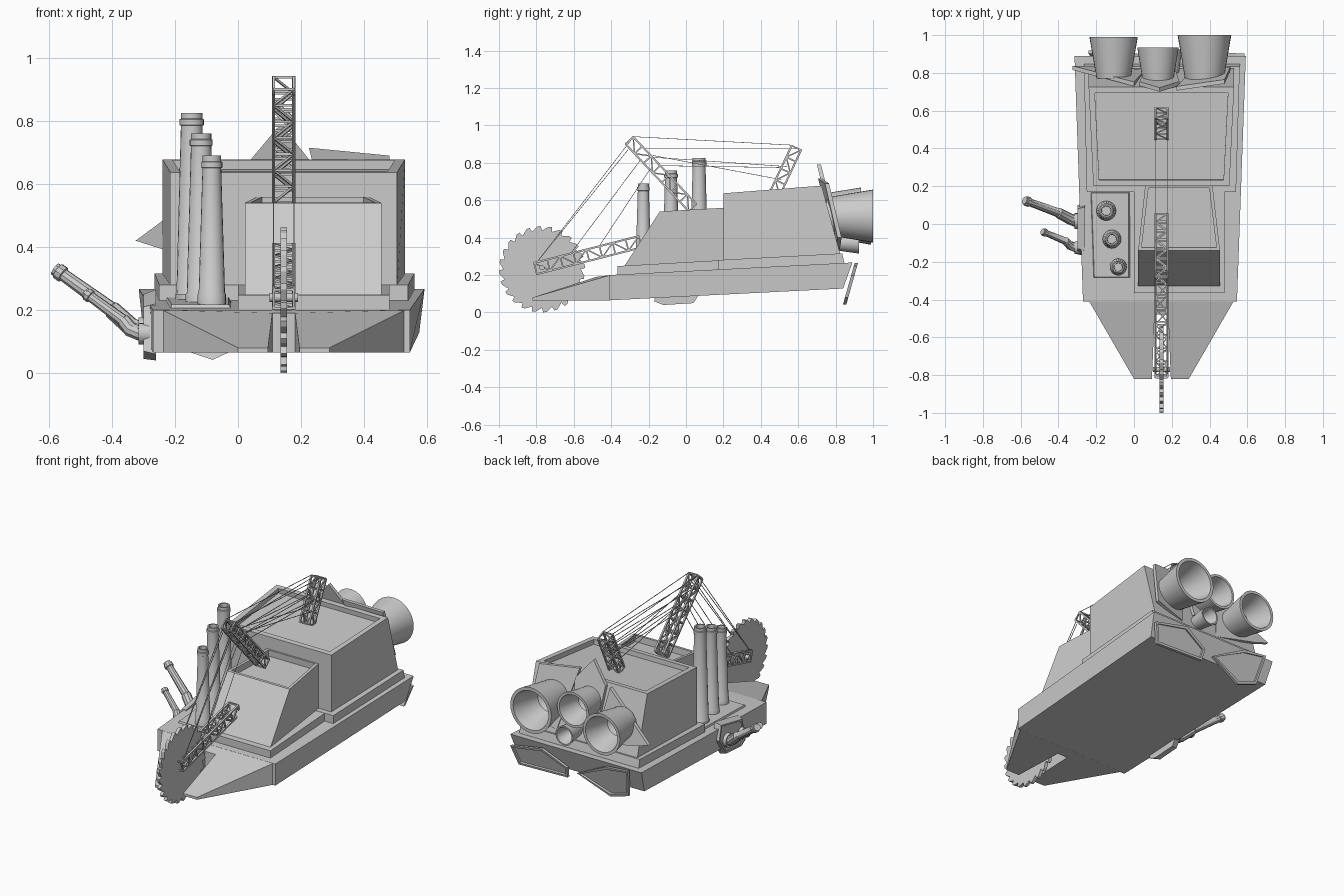
import bpy, bmesh, math
from mathutils import Vector, Matrix

if "Cube" in bpy.data.objects:
    bpy.data.objects.remove(bpy.data.objects["Cube"])

CX = 0.145  # centre line of blade and booms


def finish(name, bm, smooth=False):
    bmesh.ops.recalc_face_normals(bm, faces=bm.faces[:])
    me = bpy.data.meshes.new(name)
    bm.to_mesh(me)
    bm.free()
    ob = bpy.data.objects.new(name, me)
    bpy.context.collection.objects.link(ob)
    if smooth:
        bpy.ops.object.select_all(action='DESELECT')
        ob.select_set(True)
        bpy.context.view_layer.objects.active = ob
        bpy.ops.object.shade_smooth_by_angle(angle=math.radians(35))
    return ob


def recess(bm, face, rim, depth):
    face.normal_update()
    n = face.normal.copy()
    bmesh.ops.inset_region(bm, faces=[face], thickness=rim)
    r = bmesh.ops.extrude_face_region(bm, geom=[face])
    vs = [g for g in r['geom'] if isinstance(g, bmesh.types.BMVert)]
    bmesh.ops.translate(bm, vec=-n * depth, verts=vs)
    if face.is_valid:
        bmesh.ops.delete(bm, geom=[face], context='FACES_ONLY')


def loft(name, low, high, rim=0, depth=0):
    """Solid between two matching polygons, optionally with a sunken cap."""
    bm = bmesh.new()
    a = [bm.verts.new(p) for p in low]
    b = [bm.verts.new(p) for p in high]
    n = len(a)
    bm.faces.new(a[::-1])
    top = bm.faces.new(b)
    for i in range(n):
        j = (i + 1) % n
        bm.faces.new((a[i], a[j], b[j], b[i]))
    bmesh.ops.recalc_face_normals(bm, faces=bm.faces[:])
    if rim:
        recess(bm, top, rim, depth)
    return finish(name, bm)


def lathe(name, profile, origin, axis=(0, 0, 1), sides=20):
    """Closed (radius, height) profile spun about an axis."""
    bm = bmesh.new()
    m = Matrix.Translation(origin) @ Vector((0, 0, 1)).rotation_difference(Vector(axis)).to_matrix().to_4x4()
    rings = []
    for r, h in profile:
        rings.append([bm.verts.new(m @ Vector((r * math.cos(t), r * math.sin(t), h)))
                      for t in (2 * math.pi * i / sides for i in range(sides))])
    for a, b in zip(rings, rings[1:]):
        for i in range(sides):
            j = (i + 1) % sides
            bm.faces.new((a[i], a[j], b[j], b[i]))
    bm.faces.new(rings[0][::-1])
    bm.faces.new(rings[-1])
    return finish(name, bm, True)


def strut(bm, p, q, t):
    p, q = Vector(p), Vector(q)
    d = q - p
    m = Matrix.Translation((p + q) / 2) @ d.to_track_quat('Z', 'X').to_matrix().to_4x4()
    bmesh.ops.create_cube(bm, size=1, matrix=m @ Matrix.Diagonal((t, t, d.length, 1)))


def lattice(name, p, q, bays, w=0.064, d=0.056, t=0.010):
    """Square truss boom running from p to q, both given as (y, z)."""
    p, q = Vector((CX, *p)), Vector((CX, *q))
    n = (q - p).normalized().cross(Vector((1, 0, 0)))
    bm = bmesh.new()
    corners = [Vector((sx * w / 2, 0, 0)) + n * (sn * d / 2)
               for sx, sn in ((-1, -1), (1, -1), (1, 1), (-1, 1))]
    for i in range(4):
        a, b = corners[i], corners[(i + 1) % 4]
        strut(bm, p + a, q + a, t)
        for k in range(bays + 1):
            c = p.lerp(q, k / bays)
            strut(bm, c + a, c + b, t * 0.8)
            if k < bays:
                e = p.lerp(q, (k + 1) / bays)
                # the two side faces share the same zigzag direction
                flip = (k + (i == 3)) % 2
                strut(bm, c + (b if flip else a), e + (a if flip else b), t * 0.7)
    return finish(name, bm)


def rect(x0, x1, y0, x2, x3, y1, z0, z1):
    """Quad: front edge x0..x1 at y0,z0 and back edge x2..x3 at y1,z1."""
    return [(x0, y0, z0), (x1, y0, z0), (x3, y1, z1), (x2, y1, z1)]


# Hull and split nose either side of the blade slot
loft("hull", rect(-.27, .545, -.41, -.30, .575, .84, .065, .128),
     rect(-.27, .545, -.41, -.315, .592, .89, .2, .267))
for side, s in (("left", -1), ("right", 1)):
    X = lambda o: CX + s * o
    loft("nose_" + side,
         [(X(.385), -.405, .065), (X(.145), -.82, .065), (X(.05), -.82, .065), (X(.036), -.48, .065), (X(0), -.48, .065), (X(0), -.405, .065)],
         [(X(.385), -.405, .2), (X(.145), -.82, .08), (X(.05), -.82, .08), (X(.036), -.48, .19), (X(0), -.48, .19), (X(0), -.405, .2)])

# Base plinths, cabin and engine house with sunken roofs
loft("cabin_base", rect(0, .48, -.365, 0, .48, .2, .19, .22),
     rect(0, .48, -.365, 0, .48, .2, .248, .28))
loft("house_base", rect(-.25, .54, .17, -.265, .56, .85, .22, .25),
     rect(-.25, .54, .17, -.265, .56, .835, .28, .316))
loft("cabin", rect(.022, .455, -.335, .06, .415, .21, .24, .27),
     rect(.022, .455, -.14, .06, .415, .21, .54, .56), .025, .04)
loft("engine_house", rect(-.215, .505, .2, -.24, .53, .825, .27, .31),
     rect(-.215, .505, .2, -.24, .53, .725, .637, .678), .045, .03)
loft("stack_deck", rect(-.22, -.01, -.29, -.235, -.01, .17, .19, .21),
     rect(-.21, -.03, -.28, -.225, -.03, .165, .217, .24))

# Three smokestacks
for i, (x, y, top, r) in enumerate(((-.147, .07, .825, .052), (-.117, -.08, .76, .049), (-.083, -.228, .69, .045))):
    h = top - .2
    r2 = r * .66
    lathe(f"smokestack_{i + 1}",
          [(r, 0), (r, .05), (r * .93, .055), (r2, h - .04), (r2 * 1.13, h - .038), (r2 * 1.13, h - .02),
           (r2, h - .018), (r2, h), (r2 * .75, h), (r2 * .7, h - .08)], (x, y, .2))

# Side exhaust pipes with mounting plate
loft("exhaust_mount", [(-.26, -.17, .06), (-.26, -.12, .04), (-.26, .04, .05), (-.26, .11, .16), (-.26, .09, .265), (-.26, -.14, .22)],
     [(-.30, -.16, .07), (-.30, -.12, .045), (-.30, .03, .055), (-.30, .10, .16), (-.30, .08, .25), (-.30, -.13, .21)], .012, .006)


def pipe(name, pts):
    cu = bpy.data.curves.new(name, 'CURVE')
    cu.dimensions = '3D'
    cu.bevel_depth = 1
    cu.bevel_resolution = 3
    cu.use_fill_caps = True
    sp = cu.splines.new('POLY')
    sp.points.add(len(pts) - 1)
    for pt, (co, r) in zip(sp.points, pts):
        pt.co = (*co, 1)
        pt.radius = r
    tmp = bpy.data.objects.new(name + "_path", cu)
    bm = bmesh.new()
    bm.from_mesh(bpy.data.meshes.new_from_object(tmp))
    bpy.data.objects.remove(tmp)
    finish(name, bm, True)


for i, (root, tip, r) in enumerate((((-.28, .015, .135), (-.58, .125, .33), .03), ((-.28, -.125, .125), (-.485, -.04, .255), .024))):
    a, b = Vector(root), Vector(tip)
    e1 = a + Vector((-.03, 0, 0))
    e2 = a + Vector((-.06, .012, .012))
    e3 = a.lerp(b, .4) + Vector((0, 0, -.012))
    L = lambda t: e3.lerp(b, t)
    pipe(f"exhaust_pipe_{i + 1}", [(a, r), (e1, r), (e2, r), (e3, r * .95), (L(.02), r * .8), (L(.85), r * .68),
                                   (L(.86), r * .88), (L(.95), r * .88), (L(.96), r * .72), (b, r * .72)])
    lathe(f"exhaust_flange_{i + 1}", [(r * 1.4, 0), (r * 1.4, .035)], a, (-1, 0, 0))

# Rear thruster bells
for i, (x, z, y0, y1, r0, r1) in enumerate(((.373, .515, .75, 1.0, .10, .142), (-.108, .49, .77, .99, .09, .128),
                                            (.127, .558, .74, .935, .078, .11), (.195, .375, .78, .925, .04, .06))):
    h = y1 - y0
    lathe(f"thruster_{i + 1}", [(r0, 0), (r1, h), (r1 * .86, h), (r0 * .75, h * .3), (r0 * .4, h * .2)],
          (x, y0, z), (0, 1, 0), 32)


# Armour plates: (x, z) outlines on a plane leaning along y
def plate(name, outline, y_at, th, rim=0):
    loft(name, [(x, y_at(x, z), z) for x, z in outline],
         [(x, y_at(x, z) + th, z) for x, z in outline], rim, .012)


lean = lambda x, z: .84 + (z - .045) * .28
plate("rear_bumper_right", [(.585, .2), (.36, .245), (.2, .16), (.21, .09), (.55, .08)], lean, .018, .018)
plate("rear_bumper_left", [(.134, .142), (-.08, .25), (-.24, .265), (-.21, .085), (-.08, .042)], lean, .018, .018)
plate("thruster_shield_middle", [(.03, .665), (.135, .79), (.24, .66), (.22, .42), (.05, .42)],
      lambda x, z: .70 + (.79 - z) * .25, .022)
plate("thruster_shield_right", [(.225, .715), (.48, .69), (.51, .40), (.32, .34)],
      lambda x, z: .71 + (.70 - z) * .22 + (x - .225) * .12, .022)
plate("thruster_shield_left", [(0, .66), (-.325, .42), (-.23, .39), (.06, .33)],
      lambda x, z: .73 + (.66 - z) * .22 - x * .1, .022)

# Toothed cutting wheel
prof = []
for k in range(24):
    a = 2 * math.pi * k / 24
    for da, r in ((0, .207), (.03, .231), (.11, .229)):
        prof.append((-.77 + r * math.cos(a + da), .231 + r * math.sin(a + da)))
loft("saw_blade", [(CX - .01, y, z) for y, z in prof], [(CX + .01, y, z) for y, z in prof])
lathe("saw_axle", [(.014, 0), (.014, .09)], (CX - .045, -.77, .24), (1, 0, 0), 12)

# Truss booms
lattice("blade_boom", (-.805, .235), (-.245, .378), 8, d=.062)
lattice("front_mast", (-.303, .92), (.035, .56), 7)
lattice("rear_mast", (.59, .88), (.475, .635), 4)

# Rigging cables, mirrored on both sides of the booms: (y, z) to (y, z)
bm = bmesh.new()
for y0, z0, y1, z1 in ((-.28, .94, -.8, .265), (-.31, .87, -.8, .265), (-.24, .82, -.62, .31), (-.19, .77, -.47, .345),
                       (-.28, .94, .56, .895), (-.22, .875, .61, .875), (-.18, .83, .54, .78), (-.15, .785, .5, .775),
                       (-.18, .84, .51, .71)):
    for x in (CX - .032, CX + .032):
        strut(bm, (x, y0, z0), (x, y1, z1), .003)
finish("rigging_cables", bm)
